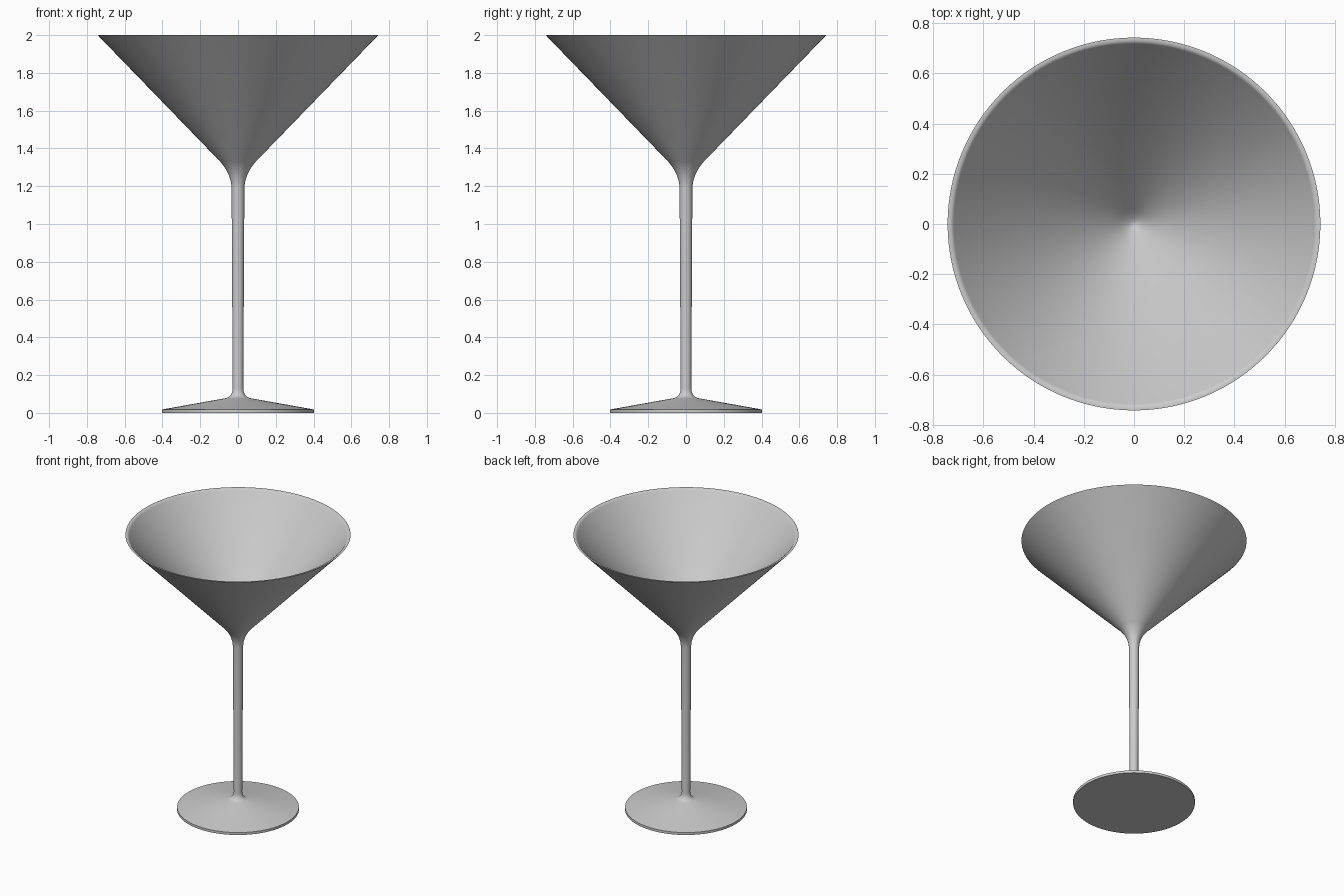
import bpy, bmesh, math
from mathutils import Vector

if "Cube" in bpy.data.objects:
    bpy.data.objects.remove(bpy.data.objects["Cube"])

SEGMENTS = 128


def bend(a, corner, b, steps=8):
    """Rounded corner between two profile points (radius, height)."""
    a, corner, b = Vector(a), Vector(corner), Vector(b)
    return [tuple(a * (1 - t) ** 2 + corner * 2 * t * (1 - t) + b * t * t)
            for t in (i / steps for i in range(steps + 1))]


def lathe(name, profile):
    """Spin a radius/height profile around the z axis."""
    bm = bmesh.new()
    verts = [bm.verts.new((r, 0, z)) for r, z in profile]
    edges = [bm.edges.new(pair) for pair in zip(verts, verts[1:])]
    bmesh.ops.spin(bm, geom=verts + edges, cent=(0, 0, 0), axis=(0, 0, 1),
                   angle=math.tau, steps=SEGMENTS, use_duplicate=False)
    bmesh.ops.remove_doubles(bm, verts=bm.verts, dist=1e-5)
    bmesh.ops.recalc_face_normals(bm, faces=bm.faces)
    mesh = bpy.data.meshes.new(name)
    bm.to_mesh(mesh)
    bm.free()
    obj = bpy.data.objects.new(name, mesh)
    bpy.context.collection.objects.link(obj)
    bpy.ops.object.select_all(action='DESELECT')
    obj.select_set(True)
    bpy.context.view_layer.objects.active = obj
    bpy.ops.object.shade_smooth_by_angle(angle=math.radians(35))
    return obj


# One continuous glass wall, from the underside centre to the bowl's bottom
foot = [(0, 0), (0.402, 0), (0.402, 0.018)]
foot_to_stem = bend((0.07, 0.077), (0.03, 0.084), (0.028, 0.13))
stem_to_bowl = bend((0.034, 1.19), (0.037, 1.265), (0.094, 1.33), 10)
rim = [(0.743, 2.0)] + bend((0.737, 2.0), (0.722, 2.0), (0.715, 1.985), 4)
bowl_bottom = bend((0.06, 1.312), (0.02, 1.272), (0, 1.272), 6)

lathe("cocktail_glass", foot + foot_to_stem + stem_to_bowl + rim + bowl_bottom)
